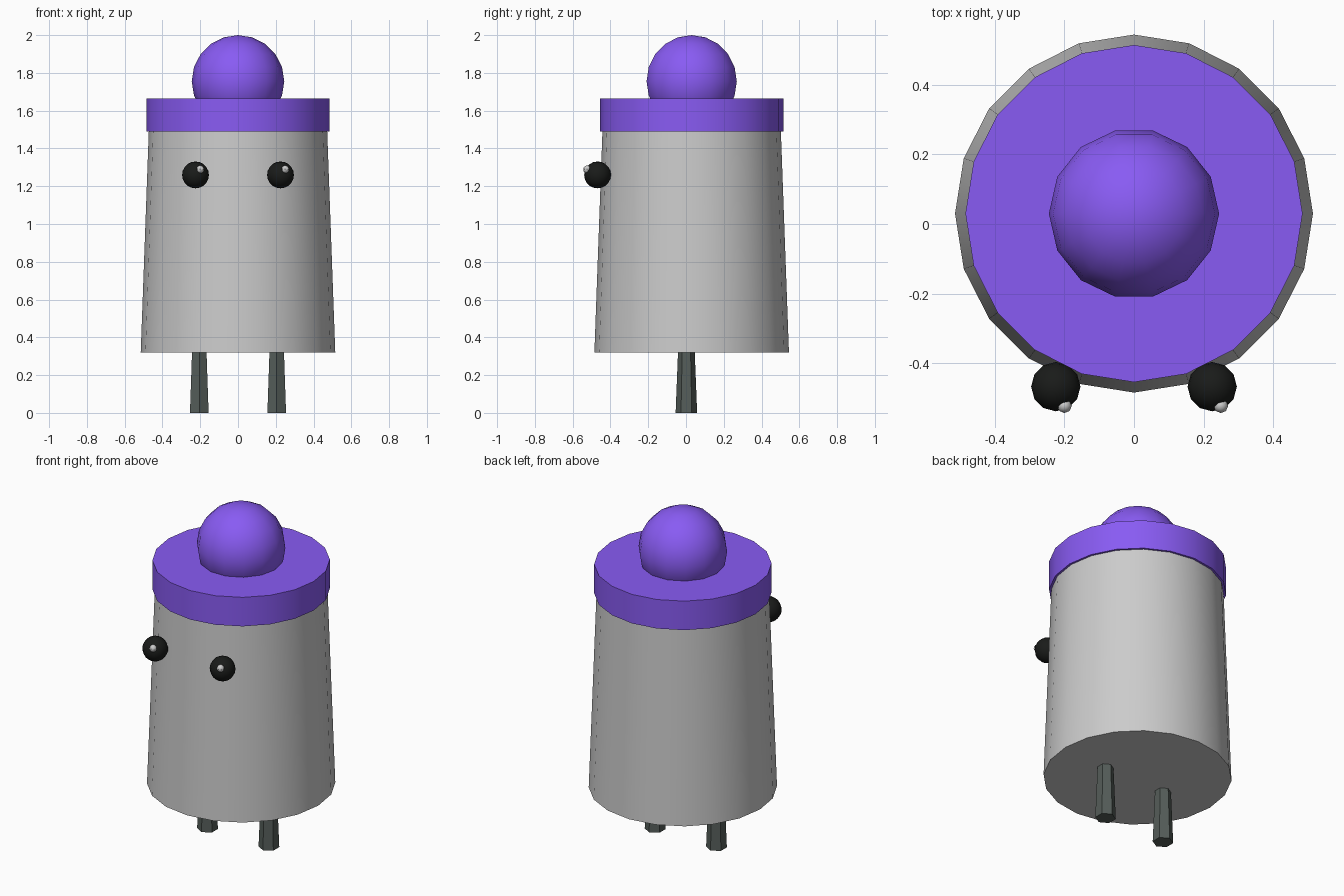
import bpy
from math import pi, radians

if "Cube" in bpy.data.objects:
    bpy.data.objects.remove(bpy.data.objects["Cube"])


def material(name, rgb):
    m = bpy.data.materials.new(name)
    m.diffuse_color = (*rgb, 1)
    m.use_nodes = True
    m.node_tree.nodes["Principled BSDF"].inputs["Base Color"].default_value = m.diffuse_color
    return m


PURPLE = material("purple", (0.25, 0.105, 0.9))
BLACK = material("black", (0.01, 0.011, 0.01))
DARK = material("dark_grey", (0.09, 0.11, 0.1))
WHITE = material("white", (0.85, 0.85, 0.85))


def finish(name, mat):
    ob = bpy.context.object
    ob.name = ob.data.name = name
    if mat:
        ob.data.materials.append(mat)
    bpy.ops.object.shade_smooth_by_angle(angle=radians(40))
    return ob


def drum(name, x, y, z0, z1, r0, r1, sides, mat=None):
    bpy.ops.mesh.primitive_cone_add(vertices=sides, radius1=r0, radius2=r1,
                                    depth=z1 - z0, location=(x, y, (z0 + z1) / 2))
    return finish(name, mat)


def ball(name, loc, r, segments, rings, mat):
    bpy.ops.mesh.primitive_uv_sphere_add(segments=segments, ring_count=rings, radius=r,
                                         location=loc, rotation=(0, 0, pi / 2))
    ob = finish(name, mat)
    ob.data.shade_smooth()
    return ob


# Tapered body with a flat rim and a round knob on top
CY = 0.03
drum("body", 0, CY, 0.32, 1.5, 0.515, 0.472, 20)
drum("cap", 0, CY, 1.49, 1.665, 0.485, 0.485, 20, PURPLE)
ball("knob", (0, CY, 1.755), 0.245, 14, 10, PURPLE)

# Paired legs and eyes; the glints sit on the same side of both eyes
for side, s in (("left", -1), ("right", 1)):
    drum(side + "_leg", 0.205 * s, 0.002, 0, 0.33, 0.057, 0.044, 6, DARK)
    ball(side + "_eye", (0.225 * s, -0.468, 1.26), 0.071, 12, 10, BLACK)
    ball(side + "_eye_glint", (0.225 * s + 0.025, -0.523, 1.289), 0.021, 8, 6, WHITE)
